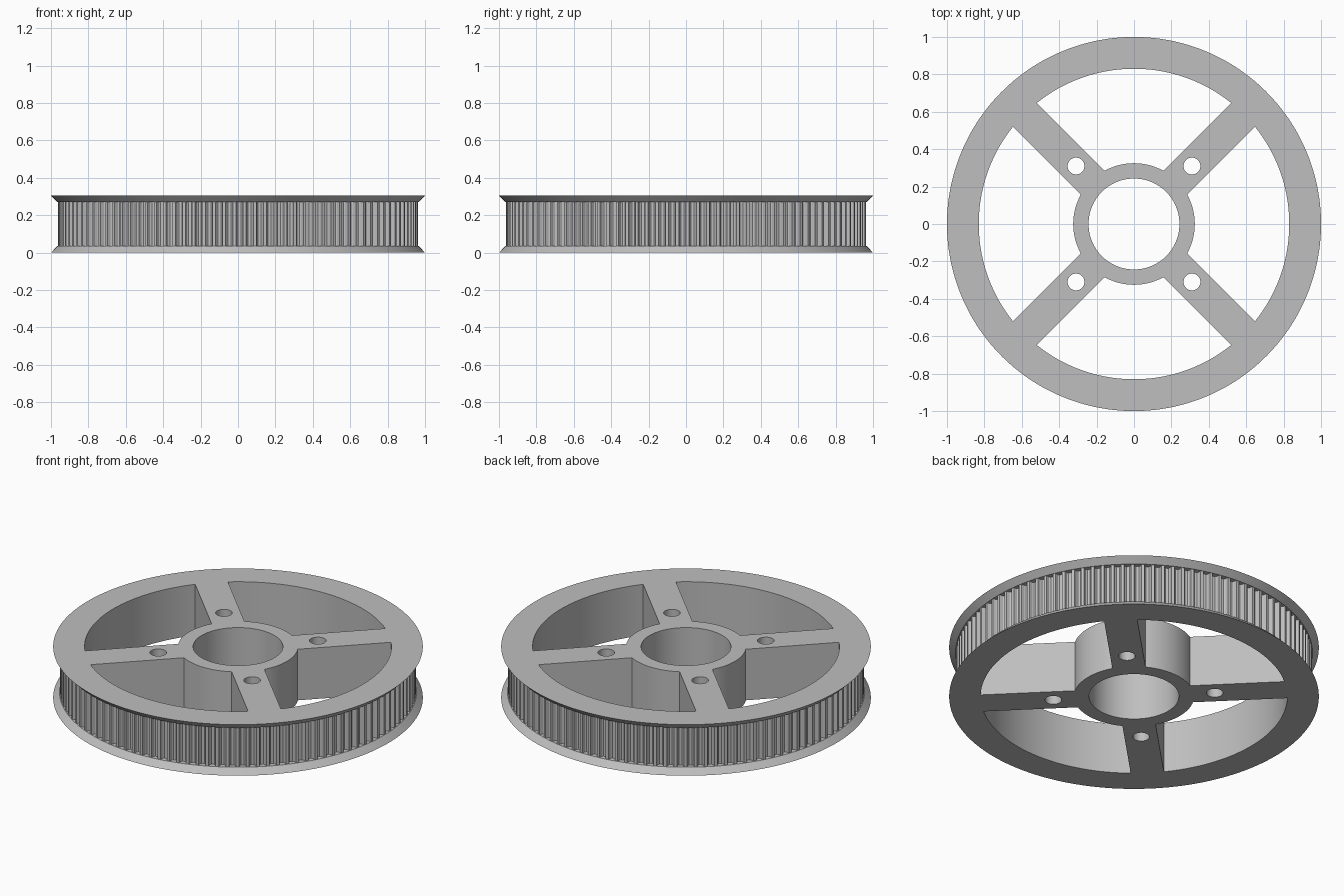
import bpy, bmesh
from math import cos, sin, pi, asin, radians

if "Cube" in bpy.data.objects:
    bpy.data.objects.remove(bpy.data.objects["Cube"])

HEIGHT, FLANGE = 0.305, 0.035
LAND, GROOVE_DEPTH, TEETH = 0.963, 0.026, 110
RIM, HUB, BORE, SPOKE_HALF = 0.83, 0.325, 0.243, 0.09
HOLE_POS, HOLE_R = 0.31, 0.045

# One pitch of the belt groove: fraction of pitch, fraction of depth
PITCH = [(0, 0), (0.3, 0), (0.38, 0.75), (0.5, 1), (0.8, 1), (0.92, 0.75)]
samples = [((i + f) * 2 * pi / TEETH, d) for i in range(TEETH) for f, d in PITCH]


def circle(r, n, cx=0, cy=0):
    return [(cx + r * cos(2 * pi * i / n), cy + r * sin(2 * pi * i / n)) for i in range(n)]


def arc(r, a, b, n):
    return [(r * cos(a + (b - a) * i / n), r * sin(a + (b - a) * i / n)) for i in range(n + 1)]


def window(mid):
    """Opening between two straight diagonal spokes."""
    outer = pi / 4 - asin(SPOKE_HALF / RIM)
    inner = pi / 4 - asin(SPOKE_HALF / HUB)
    return arc(RIM, mid - outer, mid + outer, 40) + arc(HUB, mid + inner, mid - inner, 20)


bm = bmesh.new()


def ring(points, z):
    return [bm.verts.new((x, y, z)) for x, y in points]


def strip(a, b):
    for i in range(len(a)):
        j = (i + 1) % len(a)
        bm.faces.new((a[i], a[j], b[j], b[i]))


def close_edges(loop):
    return [bm.edges.get((loop[i], loop[(i + 1) % len(loop)])) for i in range(len(loop))]


# Outer wall: flared flange, toothed belt track, flared flange
def round_ring(r, z):
    return ring([(r * cos(a), r * sin(a)) for a, d in samples], z)


def tooth_ring(z):
    return ring([((LAND - GROOVE_DEPTH * d) * cos(a), (LAND - GROOVE_DEPTH * d) * sin(a))
                 for a, d in samples], z)


top_z = HEIGHT - FLANGE
wall = [round_ring(1, 0), round_ring(LAND + 0.003, FLANGE), tooth_ring(FLANGE),
        tooth_ring(top_z), round_ring(LAND + 0.003, top_z), round_ring(1, HEIGHT)]
for low, high in zip(wall, wall[1:]):
    strip(low, high)
bottom_edges, top_edges = close_edges(wall[0]), close_edges(wall[-1])

# Bore, spoke windows and bolt holes pass straight through
openings = [circle(BORE, 96)]
openings += [window(k * pi / 2) for k in range(4)]
openings += [circle(HOLE_R, 32, sx * HOLE_POS, sy * HOLE_POS) for sx in (-1, 1) for sy in (-1, 1)]
for points in openings:
    low, high = ring(points, 0), ring(points, HEIGHT)
    strip(low, high)
    bottom_edges += close_edges(low)
    top_edges += close_edges(high)

# Flat faces of the wheel
for edges, z in ((bottom_edges, -1), (top_edges, 1)):
    bmesh.ops.triangle_fill(bm, edges=edges, use_beauty=True, normal=(0, 0, z))
bmesh.ops.recalc_face_normals(bm, faces=bm.faces)

mesh = bpy.data.meshes.new("belt_pulley_wheel")
bm.to_mesh(mesh)
bm.free()
wheel = bpy.data.objects.new("belt_pulley_wheel", mesh)
bpy.context.collection.objects.link(wheel)

# Plain grey metal
GREY = (0.52, 0.52, 0.52, 1)
metal = bpy.data.materials.new("light_grey_metal")
metal.use_nodes = True
metal.diffuse_color = GREY
metal.node_tree.nodes["Principled BSDF"].inputs["Base Color"].default_value = GREY
mesh.materials.append(metal)

bpy.context.view_layer.objects.active = wheel
wheel.select_set(True)
bpy.ops.object.shade_smooth_by_angle(angle=radians(25))
